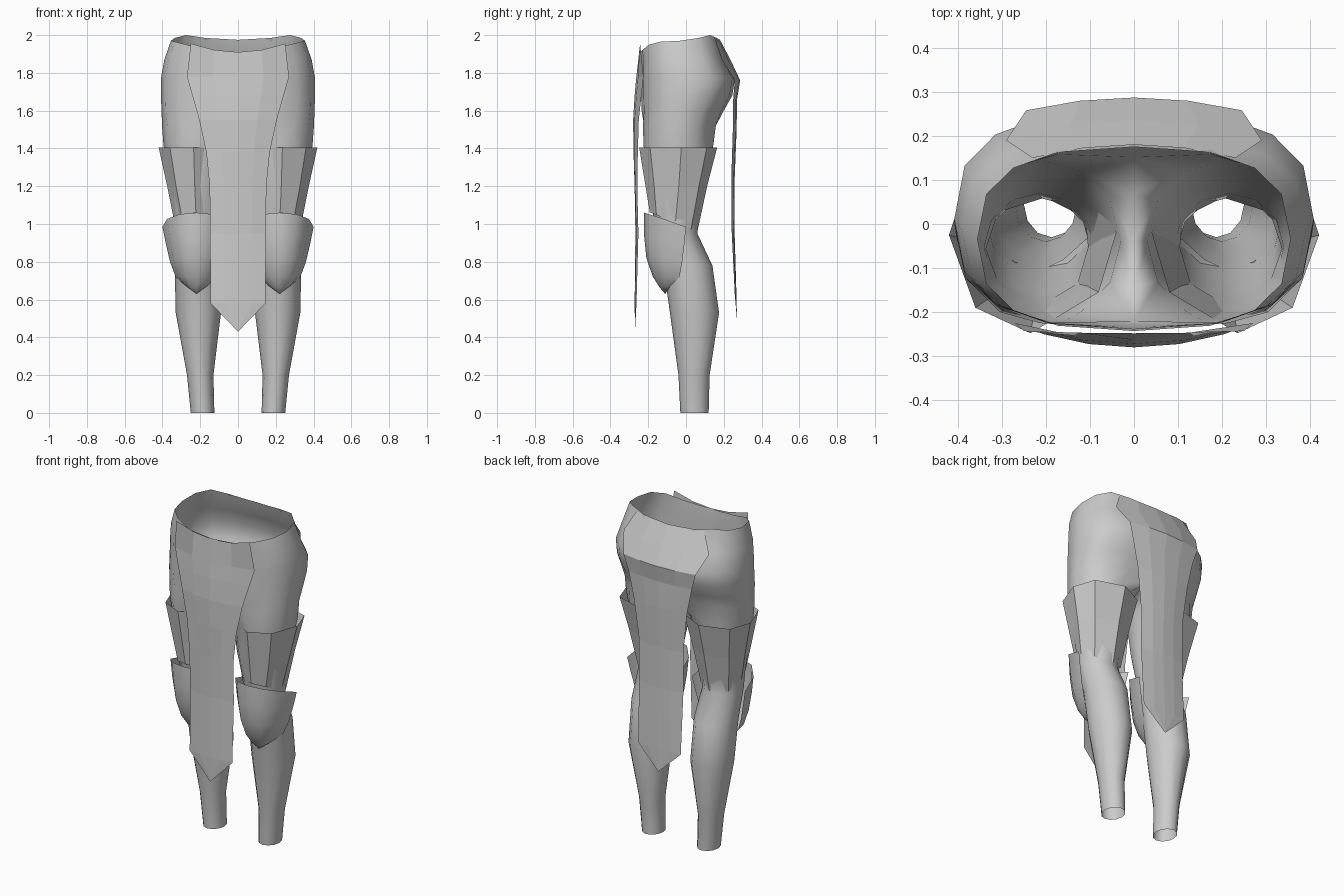
import bpy, bmesh, math

if "Cube" in bpy.data.objects:
    bpy.data.objects.remove(bpy.data.objects["Cube"])

grey = bpy.data.materials.new("plain grey")
grey.diffuse_color = (0.6, 0.6, 0.6, 1)
grey.use_nodes = True
grey.node_tree.nodes["Principled BSDF"].inputs["Base Color"].default_value = grey.diffuse_color


def lerp(a, b, t):
    return a + (b - a) * t


def spow(v, e):
    return math.copysign(abs(v) ** e, v)


def loft(name, rows, closed, smooth=False, mirror=False):
    """Skin rows of points into an open shell, optionally mirrored in x."""
    bm = bmesh.new()
    grid = [[bm.verts.new(p) for p in row] for row in rows]
    n = len(rows[0])
    for a, b in zip(grid, grid[1:]):
        for i in range(n if closed else n - 1):
            j = (i + 1) % n
            quad = (a[i], a[j], b[j], b[i])
            # leave the mirror plane open
            if mirror and all(abs(v.co.x) < 1e-5 for v in quad):
                continue
            bm.faces.new(quad)
    bmesh.ops.delete(bm, geom=[v for v in bm.verts if not v.link_faces], context='VERTS')
    bmesh.ops.remove_doubles(bm, verts=bm.verts, dist=1e-4)
    bmesh.ops.recalc_face_normals(bm, faces=bm.faces)
    mesh = bpy.data.meshes.new(name)
    bm.to_mesh(mesh)
    bm.free()
    mesh.materials.append(grey)
    obj = bpy.data.objects.new(name, mesh)
    bpy.context.collection.objects.link(obj)
    if mirror:
        obj.modifiers.new("mirror", 'MIRROR')
    if smooth:
        for o in bpy.context.selected_objects:
            o.select_set(False)
        obj.select_set(True)
        bpy.context.view_layer.objects.active = obj
        bpy.ops.object.shade_smooth_by_angle(angle=math.radians(70))
    return obj


# Trousers: leg rings blending (t) into half rings of the pelvis
trouser_rows = [  # z, inner x, outer x, front y, back y, t
    (0.00, .125, .25, -.03, .12, 0),
    (0.20, .13, .27, -.04, .125, 0),
    (0.53, .09, .33, -.085, .175, 0),
    (0.78, .09, .335, -.12, .14, 0),
    (0.95, .10, .335, -.16, .06, 0),
    (1.05, .09, .34, -.175, .07, 0),
    (1.20, .06, .36, -.20, .10, 0),
    (1.42, .03, .395, -.225, .145, 0),
    (1.52, .00, .402, -.23, .16, .4),
    (1.60, .00, .405, -.235, .20, 1),
    (1.68, .00, .408, -.238, .245, 1),
    (1.77, .00, .408, -.238, .26, 1),
    (1.87, .00, .39, -.238, .205, 1),
    (1.97, .00, .355, -.243, .175, 1),
]
rim_z = [1.91, 1.92, 1.95, 1.965, 1.97, 1.985, 2.0, 1.985, 1.975]


def trouser_ring(z, xi, xo, yf, yb, t):
    cx = lerp((xi + xo) / 2, 0, t)
    rx, cy, ry = xo - cx, (yf + yb) / 2, (yb - yf) / 2
    step, e = lerp(30, 22.5, t), lerp(1, .75, t)
    pts = []
    for i in range(12):
        a = math.radians((i - 4) * step if i < 9 else (i - 4) * 30)
        x, y = cx + rx * spow(math.cos(a), e), cy + ry * spow(math.sin(a), e)
        if t and (i >= 8 or i == 0):
            x = 0
        pts.append((x, y, rim_z[i] if z == 1.97 and i < 9 else z))
    return pts


loft("trousers", [trouser_ring(*r) for r in trouser_rows], True, True, True)


# Hanging cloths: rows of z centre, z edge, half width, y centre, y edge
def cloth(name, rows):
    fr = (-1, -.5, 0, .5, 1)
    loft(name, [[(f * w, lerp(yc, ye, f * f), lerp(zc, ze, f * f)) for f in fr]
                for zc, ze, w, yc, ye in rows], False)


cloth("front_cloth", [
    (1.91, 1.955, .25, -.248, -.243), (1.78, 1.78, .27, -.263, -.225),
    (1.68, 1.68, .242, -.272, -.236), (1.55, 1.55, .205, -.28, -.25),
    (1.38, 1.38, .168, -.278, -.255), (1.20, 1.20, .15, -.272, -.258),
    (0.95, 0.95, .148, -.268, -.252), (0.58, 0.58, .145, -.272, -.262),
    (0.43, 0.43, 0, -.27, -.27)])
cloth("back_cloth", [
    (1.975, 1.985, .23, .18, .15), (1.87, 1.87, .29, .235, .19),
    (1.76, 1.76, .245, .287, .258), (1.66, 1.66, .215, .27, .25),
    (1.50, 1.50, .18, .268, .248), (1.25, 1.25, .15, .258, .24),
    (1.00, 1.00, .15, .256, .24), (0.63, 0.63, .145, .267, .258),
    (0.49, 0.49, 0, .27, .27)])

# Thigh guards: flared eight-sided sleeves
top = [(.42, -.025), (.36, -.19), (.235, -.248), (.08, -.155),
       (.04, -.02), (.05, .09), (.20, .165), (.375, .11)]


def guard_ring(z, s, cx=.215, cy=-.06, lift=0):
    return [(cx + (x - .225) * s, cy + (y + .04) * s, z - lift * (y + .04)) for x, y in top]


loft("thigh_guards", [guard_ring(1.405, 1, .225, -.04),
                      guard_ring(1.20, .79, .221, -.05),
                      guard_ring(1.01, .61, .217, -.065, .25)], True, mirror=True)

# Knee guards: curved plates tapering to a point
knee_rows = [  # z centre, z edge, half width, y centre, y edge
    (1.06, .985, .18, -.222, .0), (.94, .90, .163, -.222, -.008),
    (.82, .80, .14, -.21, -.02), (.72, .72, .11, -.175, -.035),
    (.665, .675, .06, -.14, -.08), (.63, .63, 0, -.11, -.11)]
knee = []
for zc, ze, w, yc, ye in knee_rows:
    knee.append([(.22 + w * math.sin(a), lerp(ye, yc, math.cos(a) ** .9 if abs(a) < 1.5 else 0),
                  lerp(zc, ze, (abs(a) / (math.pi / 2)) ** 2))
                 for a in [math.pi / 2 * k / 3 for k in range(-3, 4)]])
loft("knee_guards", knee, False, True, True)
